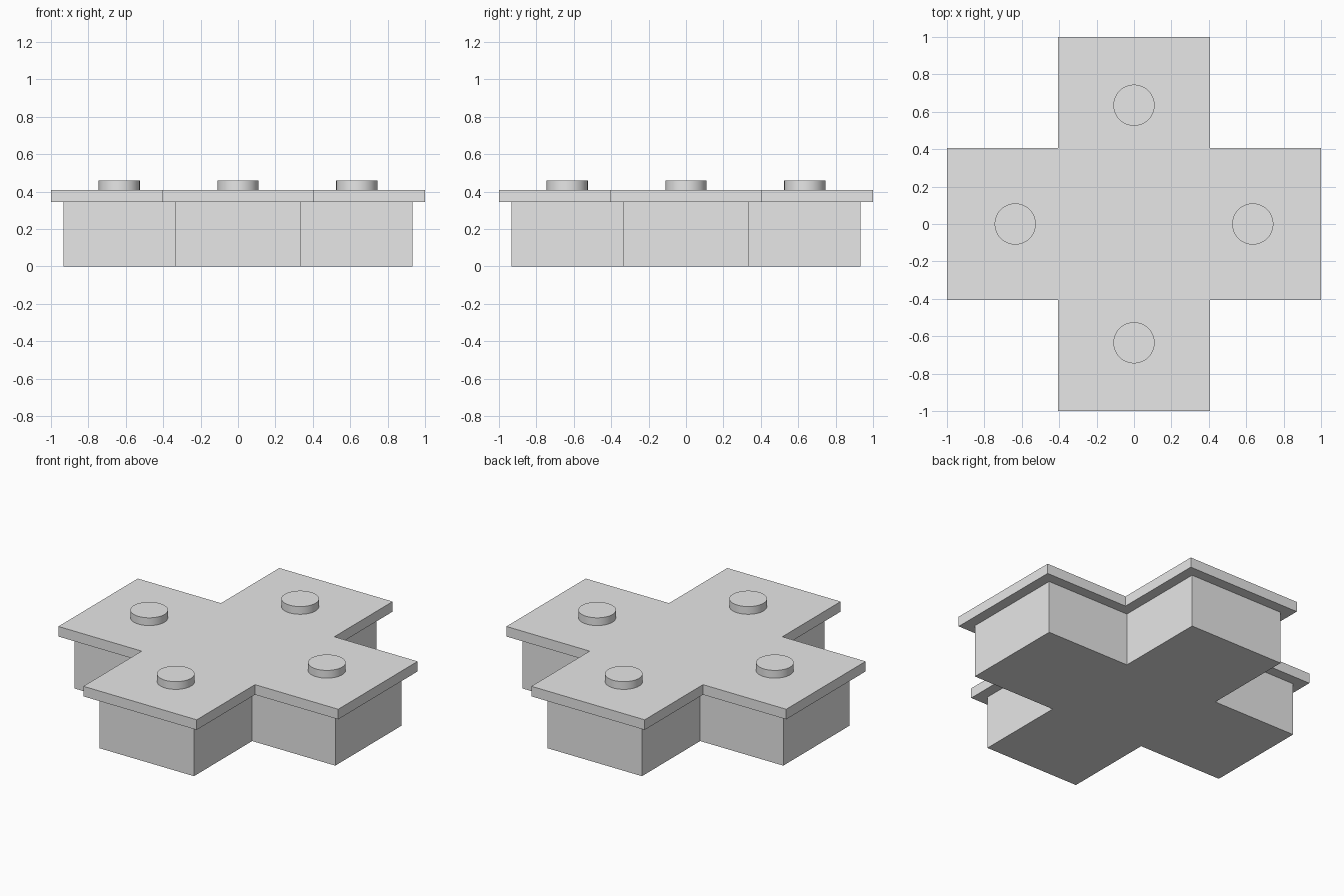
import bpy
import bmesh
import math

default = bpy.data.objects.get("Cube")
if default:
    bpy.data.objects.remove(default, do_unlink=True)

grey = bpy.data.materials.new("light grey")
grey.use_nodes = True
grey.diffuse_color = (0.8, 0.8, 0.8, 1)
grey.node_tree.nodes["Principled BSDF"].inputs["Base Color"].default_value = grey.diffuse_color


def cross_prism(name, reach, half_width, bottom, top):
    """Extrude a plus-shaped outline between two heights."""
    bm = bmesh.new()
    verts = []
    for quarter in range(4):
        c, s = round(math.cos(quarter * math.pi / 2)), round(math.sin(quarter * math.pi / 2))
        for x, y in ((reach, -half_width), (reach, half_width), (half_width, half_width)):
            verts.append(bm.verts.new((x * c - y * s, x * s + y * c, bottom)))
    face = bm.faces.new(verts)
    lid = bmesh.ops.extrude_face_region(bm, geom=[face])["geom"]
    bmesh.ops.translate(bm, vec=(0, 0, top - bottom),
                        verts=[g for g in lid if isinstance(g, bmesh.types.BMVert)])
    bmesh.ops.recalc_face_normals(bm, faces=bm.faces)
    mesh = bpy.data.meshes.new(name)
    bm.to_mesh(mesh)
    bm.free()
    mesh.materials.append(grey)
    obj = bpy.data.objects.new(name, mesh)
    bpy.context.collection.objects.link(obj)


# Body and overhanging top slab
cross_prism("cross_body", 0.932, 0.338, 0, 0.343)
cross_prism("top_slab", 1, 0.405, 0.343, 0.408)

# One round stud on each arm
stud_bottom, stud_top, stud_distance = 0.4, 0.458, 0.635
for i, side in enumerate(("left", "back", "right", "front")):
    angle = i * math.pi / 2
    bpy.ops.mesh.primitive_cylinder_add(
        vertices=64, radius=0.11, depth=stud_top - stud_bottom,
        location=(stud_distance * math.cos(angle), stud_distance * math.sin(angle),
                  (stud_bottom + stud_top) / 2))
    stud = bpy.context.object
    stud.name = side + "_stud"
    stud.data.materials.append(grey)
    bpy.ops.object.shade_smooth_by_angle(angle=math.radians(30))
